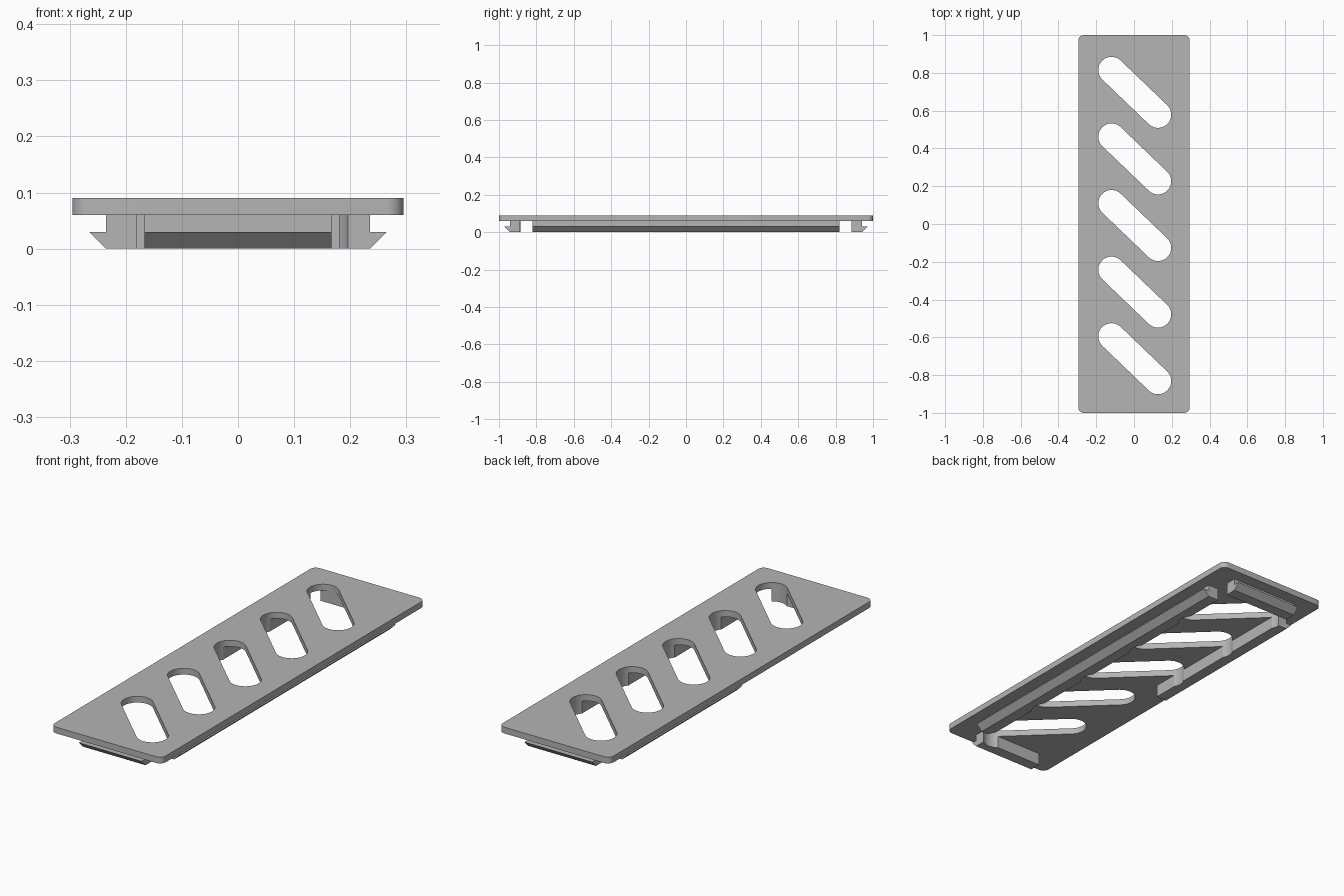
import bpy
import bmesh
from math import sin, cos, pi, atan2
from mathutils import Vector, Matrix

cube = bpy.data.objects.get("Cube")
if cube:
    bpy.data.objects.remove(cube, do_unlink=True)

grey = bpy.data.materials.new("plain grey")
grey.use_nodes = True
GREY = (0.46, 0.46, 0.46, 1)
grey.diffuse_color = GREY
grey.node_tree.nodes["Principled BSDF"].inputs["Base Color"].default_value = GREY

HALF_X, HALF_Y = 0.295, 1.0
PLATE_LOW, PLATE_TOP = 0.06, 0.09


def arc(cx, cy, radius, start, end, steps):
    angles = [start + (end - start) * i / steps for i in range(steps + 1)]
    return [(cx + radius * cos(a), cy + radius * sin(a)) for a in angles]


def prisms(name, outlines, low, high, matrix=Matrix()):
    """Extrude flat outlines from low to high, then place them."""
    bm = bmesh.new()
    for outline in outlines:
        face = bm.faces.new([bm.verts.new((x, y, low)) for x, y in outline])
        top = bmesh.ops.extrude_face_region(bm, geom=[face])["geom"]
        verts = [v for v in top if isinstance(v, bmesh.types.BMVert)]
        bmesh.ops.translate(bm, verts=verts, vec=Vector((0, 0, high - low)))
    bm.transform(matrix)
    bmesh.ops.recalc_face_normals(bm, faces=bm.faces)
    mesh = bpy.data.meshes.new(name)
    bm.to_mesh(mesh)
    bm.free()
    mesh.materials.append(grey)
    obj = bpy.data.objects.new(name, mesh)
    bpy.context.collection.objects.link(obj)
    return obj


# Rounded top plate
R = 0.03
outline = []
for i, (sx, sy) in enumerate([(1, 1), (-1, 1), (-1, -1), (1, -1)]):
    outline += arc(sx * (HALF_X - R), sy * (HALF_Y - R), R, i * pi / 2, (i + 1) * pi / 2, 8)
parts = [prisms("top_plate", [outline], PLATE_LOW, PLATE_TOP)]

# Snap-fit strips: a wall with a barb on its outer side
def snap_strip(name, wall, start, end, turn):
    """Strip whose outer side faces the direction given by turn."""
    profile = [(wall - 0.055, 0), (wall, 0), (wall + 0.03, 0.03), (wall, 0.03),
               (wall, PLATE_LOW), (wall - 0.055, PLATE_LOW)]
    # profile plane is outward/up; length runs sideways
    stand = Matrix(((1, 0, 0, 0), (0, 0, 1, 0), (0, 1, 0, 0), (0, 0, 0, 1)))
    return prisms(name, [profile], start, end, Matrix.Rotation(turn, 4, "Z") @ stand)


parts += [
    snap_strip("left_rail", 0.235, -0.82, 0.82, 0),
    snap_strip("right_rail", 0.235, -0.82, 0.05, pi),
    snap_strip("front_clip", 0.94, -0.167, 0.167, -pi / 2),
    snap_strip("back_clip", 0.94, -0.18, 0.18, pi / 2),
]

# Slanted round-ended slots cut through plate and strips
DX, DY, SLOT_R = 0.123, -0.118, 0.07
heading = atan2(DY, DX)
slots = []
for k in range(-2, 3):
    cx, cy = 0.004, -0.008 + 0.3525 * k
    slots.append(arc(cx + DX, cy + DY, SLOT_R, heading - pi / 2, heading + pi / 2, 20)
                 + arc(cx - DX, cy - DY, SLOT_R, heading + pi / 2, heading + 3 * pi / 2, 20))
cutter = prisms("slot_cutter", slots, -0.05, 0.15)
cutter.hide_render = True

for part in parts:
    bpy.ops.object.select_all(action="DESELECT")
    part.select_set(True)
    bpy.context.view_layer.objects.active = part
    cut = part.modifiers.new("slots", "BOOLEAN")
    cut.operation = "DIFFERENCE"
    cut.solver = "EXACT"
    cut.object = cutter
    bpy.ops.object.modifier_apply(modifier=cut.name)
    bpy.ops.object.shade_smooth_by_angle(angle=pi / 6)

bpy.data.objects.remove(cutter, do_unlink=True)
